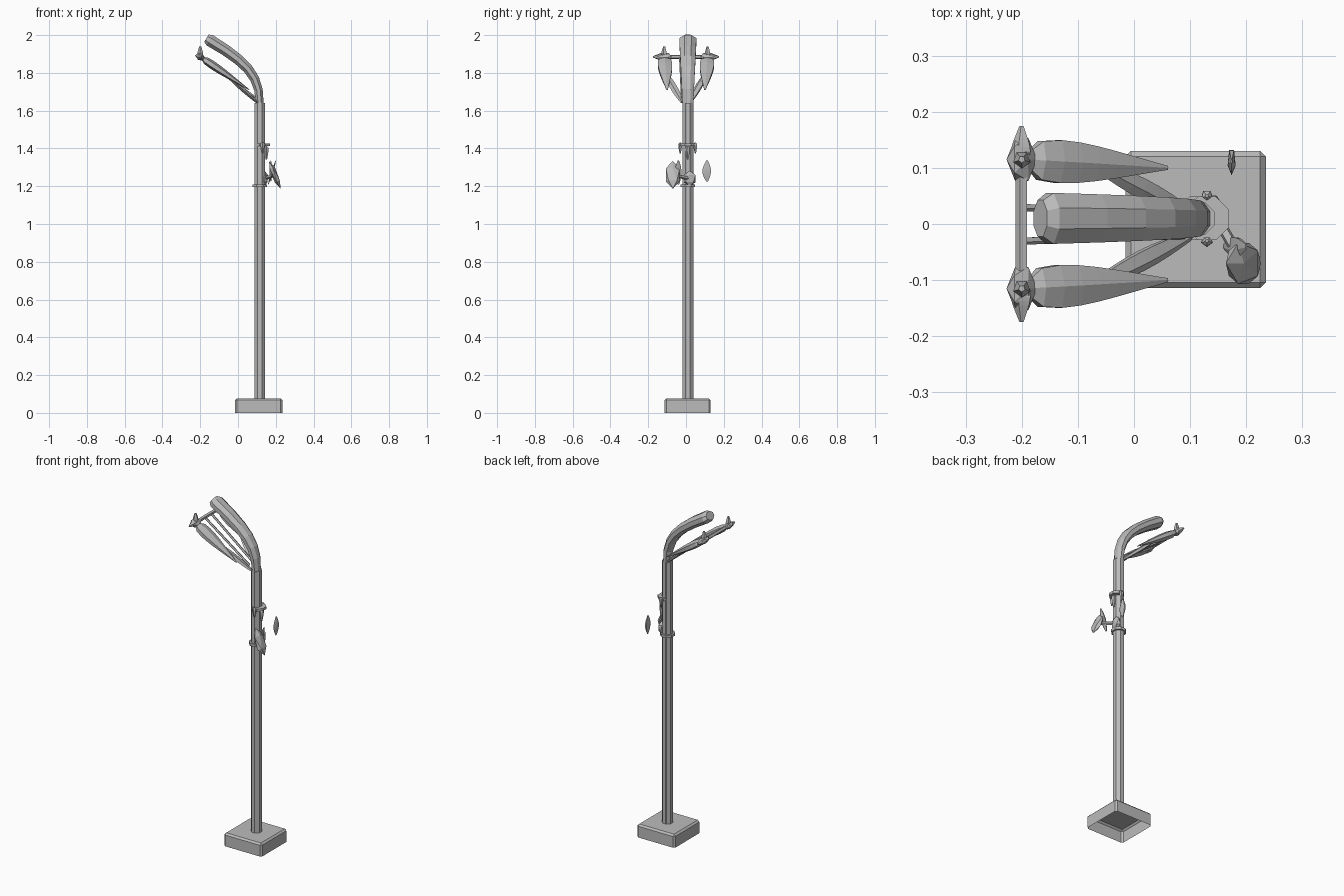
import bpy, bmesh, math
from mathutils import Vector
from mathutils.geometry import interpolate_bezier

if "Cube" in bpy.data.objects:
    bpy.data.objects.remove(bpy.data.objects["Cube"], do_unlink=True)

shade = (0.5, 0.5, 0.5, 1)
grey = bpy.data.materials.new("weathered grey metal")
grey.use_nodes = True
grey.diffuse_color = shade
grey.node_tree.nodes["Principled BSDF"].inputs["Base Color"].default_value = shade
sideways = Vector((0, 1, 0))
lengthways = Vector((1, 0, 0))


def finish(name, bm):
    """Turn a bmesh into a flat-shaded grey object."""
    bmesh.ops.recalc_face_normals(bm, faces=bm.faces)
    mesh = bpy.data.meshes.new(name)
    bm.to_mesh(mesh)
    bm.free()
    mesh.materials.append(grey)
    obj = bpy.data.objects.new(name, mesh)
    bpy.context.collection.objects.link(obj)
    return obj


def loft(name, path, widths, flat, sides, across):
    """Closed tube along a path, with one half width per path point."""
    bm = bmesh.new()
    rings = []
    last = len(path) - 1
    for i, (point, width) in enumerate(zip(path, widths)):
        tangent = (path[min(i + 1, last)] - path[max(i - 1, 0)]).normalized()
        side = (across - tangent * across.dot(tangent)).normalized()
        normal = tangent.cross(side) * flat
        angles = [math.tau * (k + 0.5) / sides for k in range(sides)]
        rings.append([bm.verts.new(point + (side * math.cos(a) + normal * math.sin(a)) * width)
                      for a in angles])
    for lower, upper in zip(rings, rings[1:]):
        for k in range(sides):
            n = (k + 1) % sides
            bm.faces.new((lower[k], lower[n], upper[n], upper[k]))
    bm.faces.new(rings[0])
    bm.faces.new(rings[-1])
    return finish(name, bm)


def spar(name, start, end, thin, swell=0.0, skew=1, flat=1, sides=5, across=sideways):
    """Straight bar that swells between its ends; skew moves the widest place."""
    steps = 8 if swell else 1
    ts = [i / steps for i in range(steps + 1)]
    path = [Vector(start).lerp(Vector(end), t) for t in ts]
    widths = [thin + swell * abs(math.sin(math.pi * t ** skew)) for t in ts]
    return loft(name, path, widths, flat, sides, across)


def lump(name, centre, size, tilt=0.0):
    """Faceted lump with the given half sizes, tilted sideways."""
    bm = bmesh.new()
    bmesh.ops.create_icosphere(bm, subdivisions=1, radius=1)
    bmesh.ops.scale(bm, vec=size, verts=bm.verts)
    obj = finish(name, bm)
    obj.location = centre
    obj.rotation_euler.y = tilt
    return obj


# Hollow base block with chamfered upper edges and an open underside
height = 0.077
bm = bmesh.new()
bmesh.ops.create_cube(bm, size=1)
bmesh.ops.scale(bm, vec=(0.25, 0.245, height), verts=bm.verts)
underside = [f for f in bm.faces if f.normal.z < -0.5]
bmesh.ops.delete(bm, geom=underside, context='FACES_ONLY')
top_edges = [e for e in bm.edges if max(v.co.z for v in e.verts) > 0]
bmesh.ops.bevel(bm, geom=top_edges, offset=0.01, segments=1, affect='EDGES')
finish("base_block", bm).location = (0.11, 0.008, height / 2)

# Post that sweeps into the curved central arm and widens towards a blunt nose
post = Vector((0.115, 0.01, 0))
up = Vector((0, 0, 1))
bend = post + up * 1.64
tip = Vector((-0.15, post.y, 1.973))
arm = interpolate_bezier(bend, bend + up * 0.15, Vector((0.04, post.y, 1.86)), tip, 7)
nose = tip + (tip - arm[-2]).normalized() * 0.02
arm_widths = [0.032 + 0.02 * i / len(arm) for i in range(len(arm))]
loft("post_and_arm", [post + up * height] + arm + [nose],
     [0.032] + arm_widths + [0.035], 0.7, 8, sideways)
spar("post_core", post + up * height, bend, 0.031, sides=8)

# Paired side lamps with their brackets, heads and support rods
for label, s in (("left", 1), ("right", -1)):
    head = Vector((-0.2, s * 0.115, 1.885))
    heel = Vector((0.06, s * 0.1, 1.71))
    spar(label + "_lamp", head, heel, 0.004, 0.04, skew=0.5, flat=0.5, sides=6)
    spar(label + "_lamp_bracket", head.lerp(heel, 0.5), (0.1, s * 0.02, 1.645),
         0.01, 0.01, flat=0.6)
    lump(label + "_lamp_head", head, (0.03, 0.045, 0.02), 0.6)
    spar(label + "_head_horn", head, head + up * 0.055, 0.006, 0.01, skew=0.5)
    spar(label + "_head_spike", head, head + sideways * s * 0.06, 0.004, 0.015,
         skew=0.5, across=lengthways)
    spar(label + "_support_rod", (head.x, s * 0.03, head.z), (0.09, s * 0.02, 1.67), 0.007)

spar("lamp_crossbar", head, head - sideways * 2 * head.y, 0.011, across=lengthways)

# Clamps around the post, the upper one with hanging prongs
low_clamp = post + up * 1.195
high_clamp = post + up * 1.412 + lengthways * 0.015
for label, place in (("lower", low_clamp), ("upper", high_clamp)):
    spar(label + "_clamp", place, place + up * 0.015, 0.042, sides=8)
for label, s in (("left", 1), ("right", -1)):
    prong = high_clamp + sideways * s * 0.04
    spar(label + "_clamp_prong", prong + up * 0.02, prong - up * 0.04, 0.003, 0.008, skew=0.5)
wedge = high_clamp + lengthways * 0.02
spar("clamp_wedge", wedge, wedge - up * 0.07, 0.004, 0.008, skew=0.5)

# Small fittings mounted beside the post
fitting = Vector((0.195, -0.07, 1.26))
joint = Vector((0.142, 0.02, 1.24))
lump("post_fitting", joint, (0.018, 0.036, 0.042))
lump("large_fitting", fitting, (0.018, 0.043, 0.08), -0.4)
spar("fitting_arm", joint, fitting, 0.01)
spar("fitting_blade", (0.16, -0.04, 1.21), (0.2, -0.04, 1.335), 0.005, 0.015, flat=0.3)
plate = Vector((0.174, 0.112, 1.225))
spar("loose_plate", plate, plate + up * 0.11, 0.005, 0.02, flat=0.3)
